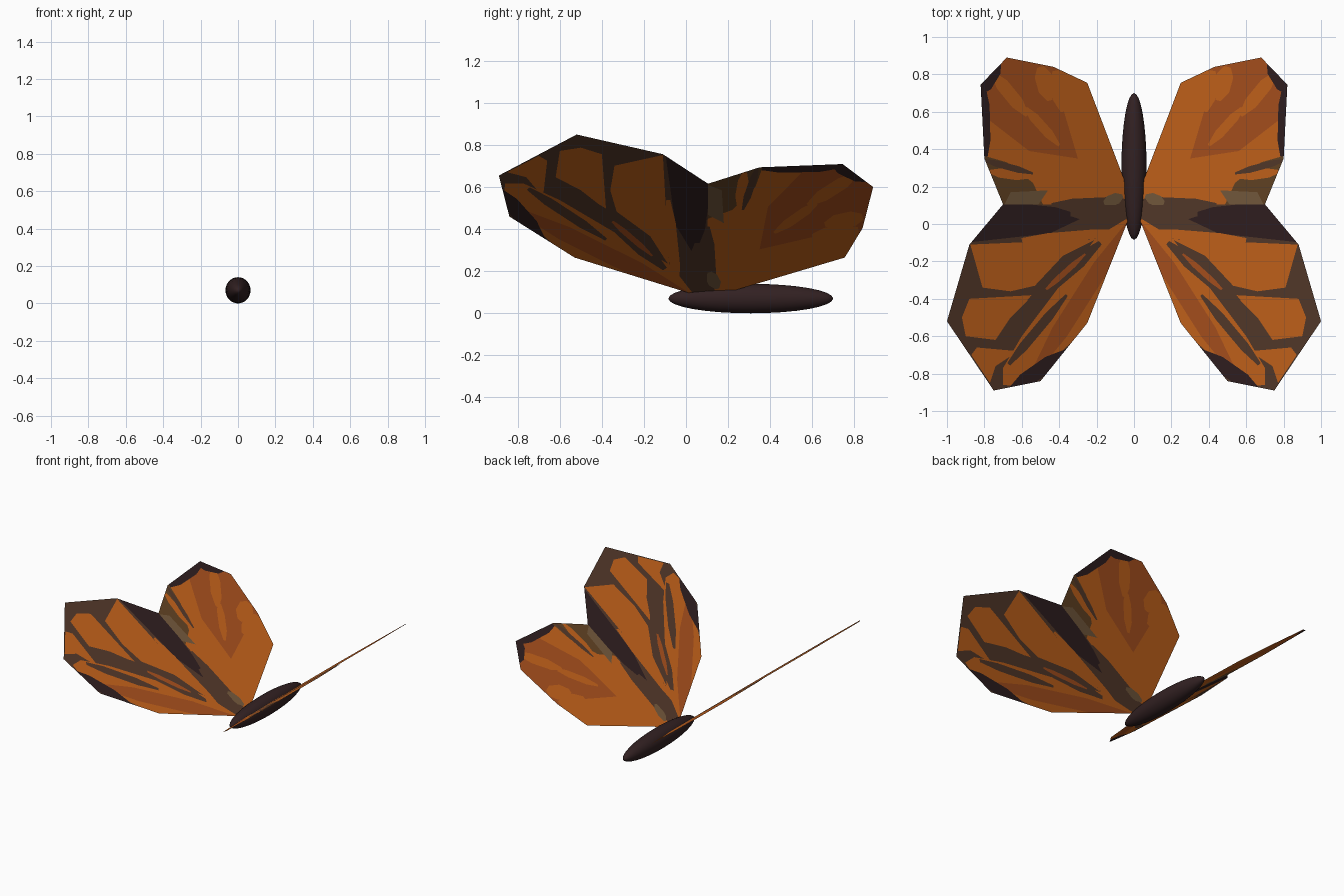
import bpy, bmesh, math
from mathutils import Vector, Matrix
from mathutils.geometry import delaunay_2d_cdt

if "Cube" in bpy.data.objects:
    bpy.data.objects.remove(bpy.data.objects["Cube"])

MATS = {}


def colour(name, r, g, b):
    MATS[name] = bpy.data.materials.new(name)
    MATS[name].diffuse_color = (r, g, b, 1)


colour("orange", 0.60, 0.135, 0.012)
colour("dark orange", 0.43, 0.088, 0.014)
colour("brown", 0.095, 0.044, 0.025)
colour("near black", 0.032, 0.015, 0.016)
colour("olive brown", 0.135, 0.062, 0.019)
colour("grey tan", 0.19, 0.11, 0.05)
NAMES = list(MATS)


class Wing:
    """Flat tilted sheet cut along painted patches; later patches lie on top."""

    def __init__(self, name):
        self.name, self.layers = name, []

    def patch(self, col, *pts):
        pts = [Vector(p) for p in pts]
        area = sum(p.cross(q) for p, q in zip(pts, pts[1:] + pts[:1]))
        self.layers.append((col, pts if area > 0 else pts[::-1]))

    def streak(self, col, a, b, width):
        """Lens-shaped streak or vein from a to b."""
        a, b = Vector(a), Vector(b)
        d = b - a
        n = Vector((-d.y, d.x)).normalized() * width / 2
        shape = ((0, -.3), (.3, -1), (.75, -1), (1, -.4), (1, .4), (.75, 1), (.3, 1), (0, .3))
        self.patch(col, *[a + d * t + n * s for t, s in shape])

    def build(self, side):
        verts, faces = [], []
        for _, poly in self.layers:
            faces.append(list(range(len(verts), len(verts) + len(poly))))
            verts += poly
        vs, _, fs, _, _, orig = delaunay_2d_cdt(verts, [], faces, 1, 1e-5)
        bm = bmesh.new()
        bv = [bm.verts.new((side * v.x, v.y, 0.07 + 0.78 * v.x)) for v in vs]
        for f, o in zip(fs, orig):
            if 0 in o:  # inside the wing outline
                face = bm.faces.new([bv[i] for i in (f if side > 0 else f[::-1])])
                face.material_index = NAMES.index(self.layers[max(o)][0])
        bmesh.ops.delete(bm, geom=[v for v in bm.verts if not v.link_faces], context='VERTS')
        finish(bm, ("right_" if side > 0 else "left_") + self.name, NAMES)


def finish(bm, name, mats):
    me = bpy.data.meshes.new(name)
    bm.normal_update()
    bm.to_mesh(me)
    bm.free()
    for m in mats:
        me.materials.append(MATS[m])
    bpy.context.collection.objects.link(bpy.data.objects.new(name, me))


# Small wing (towards +y): outline, flame with fingers, fringe, corner, root
s = Wing("small_wing")
s.patch("orange", (0, .1), (.70, .105), (.80, .35), (.82, .745), (.68, .89), (.43, .84),
        (.25, .755))
s.patch("dark orange", (.30, .35), (.56, .39), (.78, .56), (.85, .74), (.70, .92), (.40, .83),
        (.38, .62))
s.streak("orange", (.38, .60), (.42, .82), .08)
s.streak("orange", (.45, .66), (.50, .84), .09)
s.streak("orange", (.40, .42), (.58, .62), .05)
s.streak("orange", (.57, .58), (.75, .80), .07)
s.streak("near black", (.72, .88), (.83, .70), .09)
s.streak("near black", (.81, .76), (.80, .34), .07)
s.patch("olive brown", (.48, .09), (.54, .22), (.68, .33), (.82, .37), (.71, .09))
s.streak("orange", (.56, .25), (.77, .28), .05)
s.streak("brown", (.54, .27), (.80, .34), .035)
s.patch("grey tan", (.46, .18), (.66, .17), (.70, .09), (.52, .09))
s.streak("brown", (0, .12), (.44, .10), .06)
s.streak("grey tan", (.06, .15), (.16, .11), .06)

# Large wing (towards -y): outline, leading band, cells between veins, inner cell, root
w = Wing("large_wing")
w.patch("brown", (0, .1), (.25, -.53), (.50, -.84), (.75, -.89), (1, -.52), (.88, -.11),
        (.70, .105))
w.patch("near black", (.26, .04), (.42, .09), (.70, .12), (.90, -.10), (.45, -.05))
w.streak("orange", (.04, -.04), (.60, -.085), .05)
w.patch("orange", (.20, -.08), (.875, -.11), (.81, -.34), (.66, -.36), (.53, -.33), (.38, -.17))
w.patch("orange", (.54, -.38), (.88, -.40), (.92, -.50), (.90, -.60), (.74, -.62), (.66, -.50))
w.patch("orange", (.62, -.68), (.84, -.66), (.87, -.70), (.77, -.85), (.74, -.76))
w.patch("orange", (.02, .04), (.20, -.07), (.60, -.60), (.70, -.77), (.70, -.86), (.60, -.87),
        (.24, -.55))
w.streak("dark orange", (.03, 0), (.52, -.77), .09)
w.streak("brown", (.18, -.10), (.56, -.42), .08)
w.streak("dark orange", (.26, -.16), (.47, -.35), .03)
w.streak("brown", (.36, -.38), (.67, -.75), .05)
w.streak("near black", (.36, -.68), (.66, -.89), .08)
w.streak("brown", (0, .06), (.34, .06), .09)

for side in (1, -1):
    s.build(side)
    w.build(side)

# Spindle-shaped body lying along y
bm = bmesh.new()
bmesh.ops.create_uvsphere(bm, u_segments=32, v_segments=16, radius=1)
bm.transform(Matrix.Translation((0, .308, .07)) @ Matrix.Diagonal((.067, .392, .07, 1))
             @ Matrix.Rotation(math.pi / 2, 4, 'X'))
for f in bm.faces:
    f.smooth = True
finish(bm, "body", ["near black"])

for m in bpy.data.materials:
    if m.users and not m.is_grease_pencil:
        m.use_nodes = True
        m.node_tree.nodes["Principled BSDF"].inputs["Base Color"].default_value = m.diffuse_color
